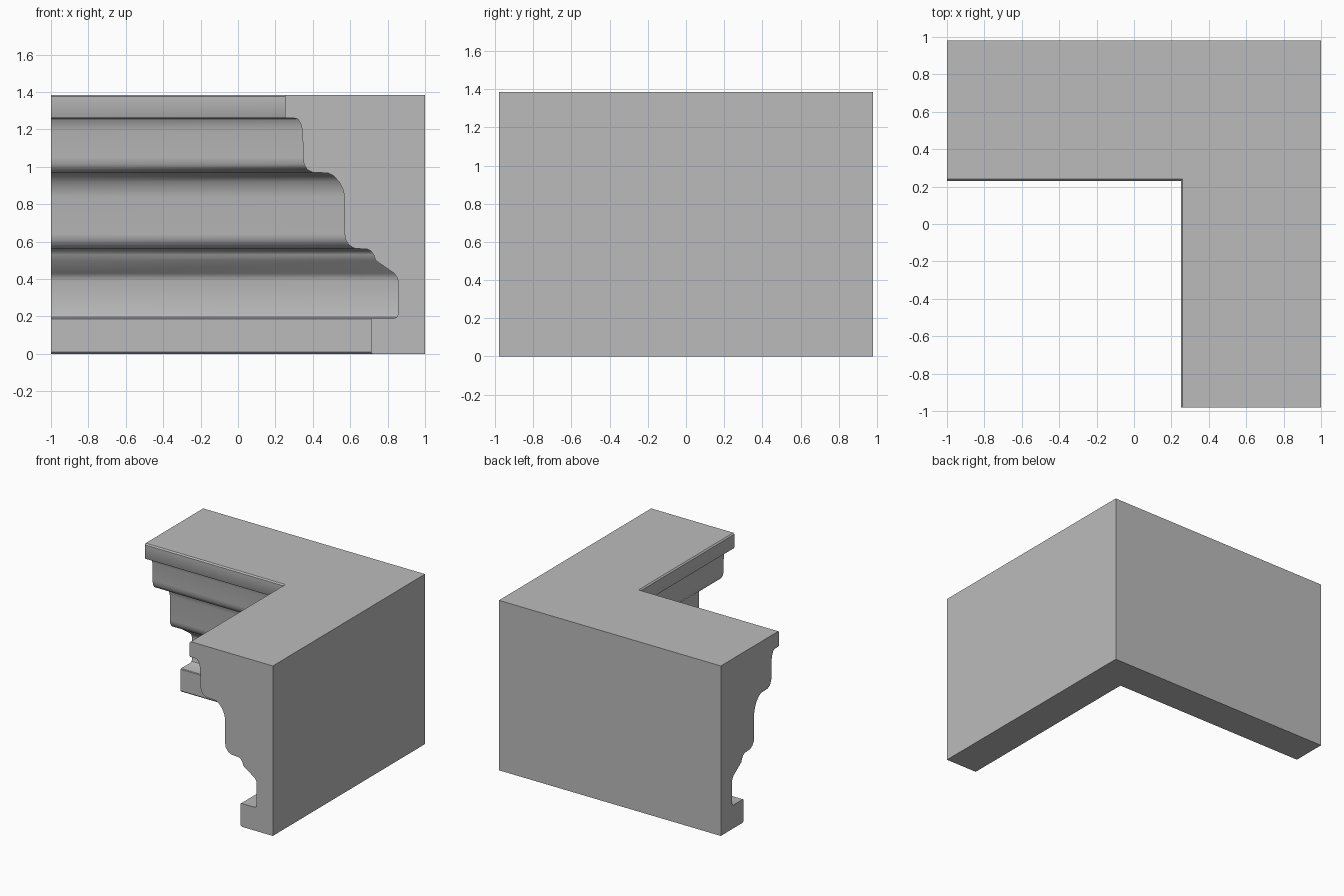
import bpy, bmesh, math

cube = bpy.data.objects.get("Cube")
if cube:
    bpy.data.objects.remove(cube, do_unlink=True)

# Plaster material
plaster = bpy.data.materials.new("grey plaster")
plaster.use_nodes = True
grey = (0.5, 0.5, 0.5, 1)
plaster.diffuse_color = grey
plaster.node_tree.nodes["Principled BSDF"].inputs["Base Color"].default_value = grey

BACK_X, BACK_Y = 1.0, 0.98    # outer planes of the two arms
END_X, END_Y = -1.0, -0.98    # free ends of the two arms

# Moulding profile: (distance from the back plane, height)
profile = [
    (0.0, 0.0), (0.28, 0.0), (0.29, 0.01), (0.29, 0.185), (0.285, 0.19),
    (0.165, 0.19), (0.15, 0.197), (0.145, 0.21), (0.145, 0.39), (0.15, 0.41),
    (0.165, 0.43), (0.265, 0.50), (0.275, 0.53), (0.29, 0.55), (0.31, 0.56),
    (0.375, 0.563), (0.405, 0.58), (0.425, 0.61), (0.43, 0.64), (0.43, 0.84),
    (0.44, 0.88), (0.46, 0.92), (0.49, 0.953), (0.52, 0.967), (0.60, 0.97),
    (0.63, 0.985), (0.648, 1.015), (0.652, 1.05), (0.655, 1.19),
    (0.665, 1.23), (0.68, 1.255), (0.70, 1.26), (0.745, 1.26),
    (0.75, 1.268), (0.75, 1.375), (0.74, 1.385), (0.0, 1.385),
]

# Sweep the profile along the L, with a mitre at the corner
bm = bmesh.new()
rings = [
    [bm.verts.new((END_X, BACK_Y - d, z)) for d, z in profile],
    [bm.verts.new((BACK_X - d, BACK_Y - d, z)) for d, z in profile],
    [bm.verts.new((BACK_X - d, END_Y, z)) for d, z in profile],
]
count = len(profile)
for a, b in zip(rings, rings[1:]):
    for i in range(count):
        j = (i + 1) % count
        bm.faces.new((a[i], a[j], b[j], b[i]))
bm.faces.new(rings[0])
bm.faces.new(rings[-1])
bmesh.ops.recalc_face_normals(bm, faces=bm.faces)

mesh = bpy.data.meshes.new("corner_cornice")
bm.to_mesh(mesh)
bm.free()
mesh.materials.append(plaster)
cornice = bpy.data.objects.new("corner_cornice", mesh)
bpy.context.collection.objects.link(cornice)

# Smooth the curves, keep the corners crisp
bpy.ops.object.select_all(action="DESELECT")
cornice.select_set(True)
bpy.context.view_layer.objects.active = cornice
bpy.ops.object.shade_smooth_by_angle(angle=math.radians(40))
